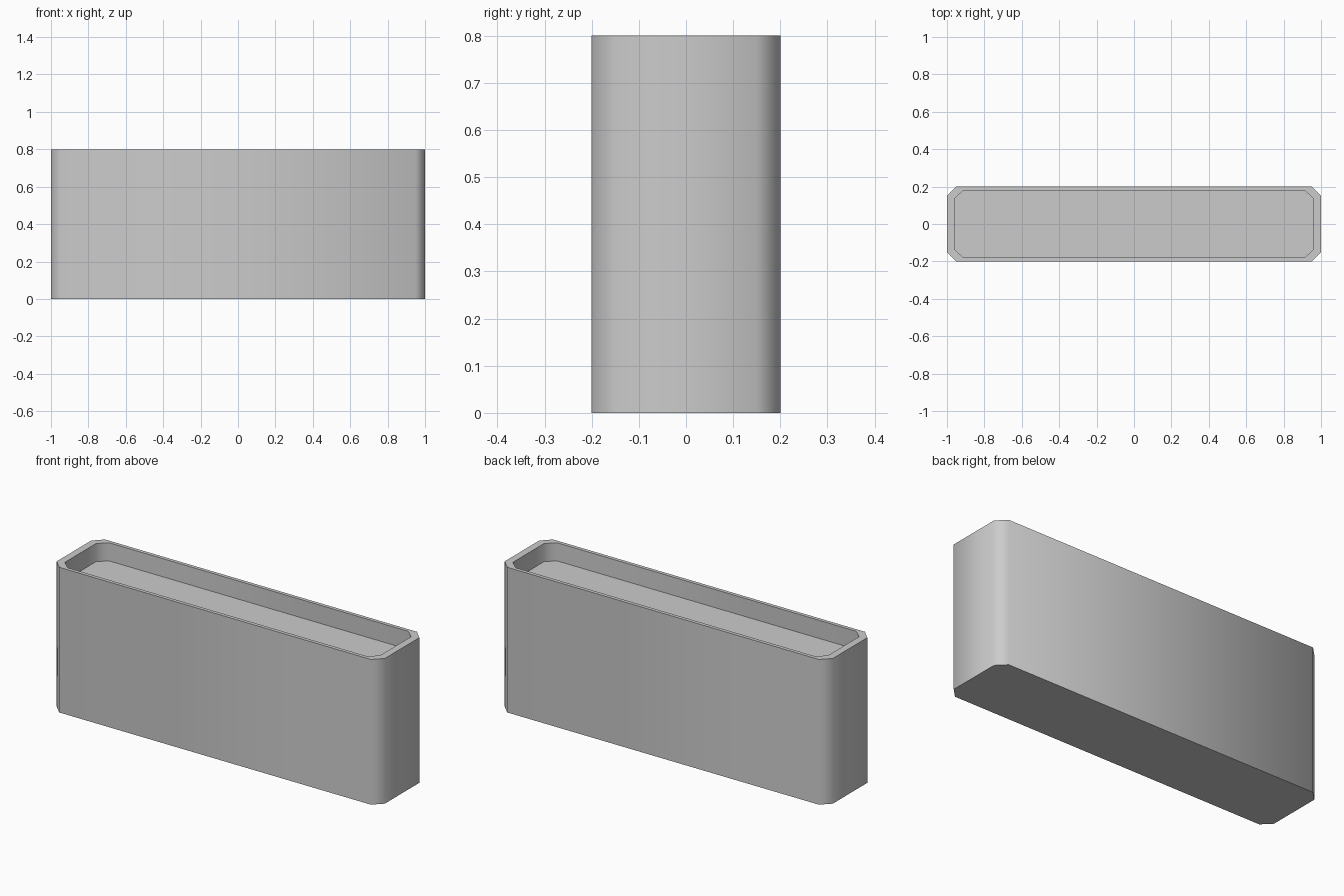
import bpy, bmesh, math

if "Cube" in bpy.data.objects:
    bpy.data.objects.remove(bpy.data.objects["Cube"])

W, D, H = 1.0, 0.2, 0.8      # half width, half depth, height
C = 0.05                     # corner chamfer
FLOOR = 0.7                  # height of the recessed fill


def ring(bm, z, sx=1.0, sy=1.0):
    """Eight-sided chamfered rectangle, scaled in x and y."""
    pts = [(W, -D + C), (W, D - C), (W - C, D), (-W + C, D),
           (-W, D - C), (-W, -D + C), (-W + C, -D), (W - C, -D)]
    return [bm.verts.new((x * sx, y * sy, z)) for x, y in pts]


def bridge(bm, a, b):
    n = len(a)
    for i in range(n):
        j = (i + 1) % n
        bm.faces.new((a[i], a[j], b[j], b[i]))


def finish(bm, name):
    bmesh.ops.recalc_face_normals(bm, faces=bm.faces)
    me = bpy.data.meshes.new(name)
    bm.to_mesh(me)
    bm.free()
    ob = bpy.data.objects.new(name, me)
    bpy.context.collection.objects.link(ob)
    bpy.ops.object.select_all(action='DESELECT')
    ob.select_set(True)
    bpy.context.view_layer.objects.active = ob
    # Smooth across the chamfers, sharp at rim and base
    bpy.ops.object.shade_smooth_by_angle(angle=math.radians(60))


# Planter box: outer wall, flat rim, inner wall, recessed floor
bm = bmesh.new()
rings = [ring(bm, 0), ring(bm, H),
         ring(bm, H, 0.96, 0.9), ring(bm, FLOOR, 0.96, 0.9)]
for a, b in zip(rings, rings[1:]):
    bridge(bm, a, b)
bm.faces.new(rings[0][::-1])
bm.faces.new(rings[-1])
finish(bm, "planter_box")
